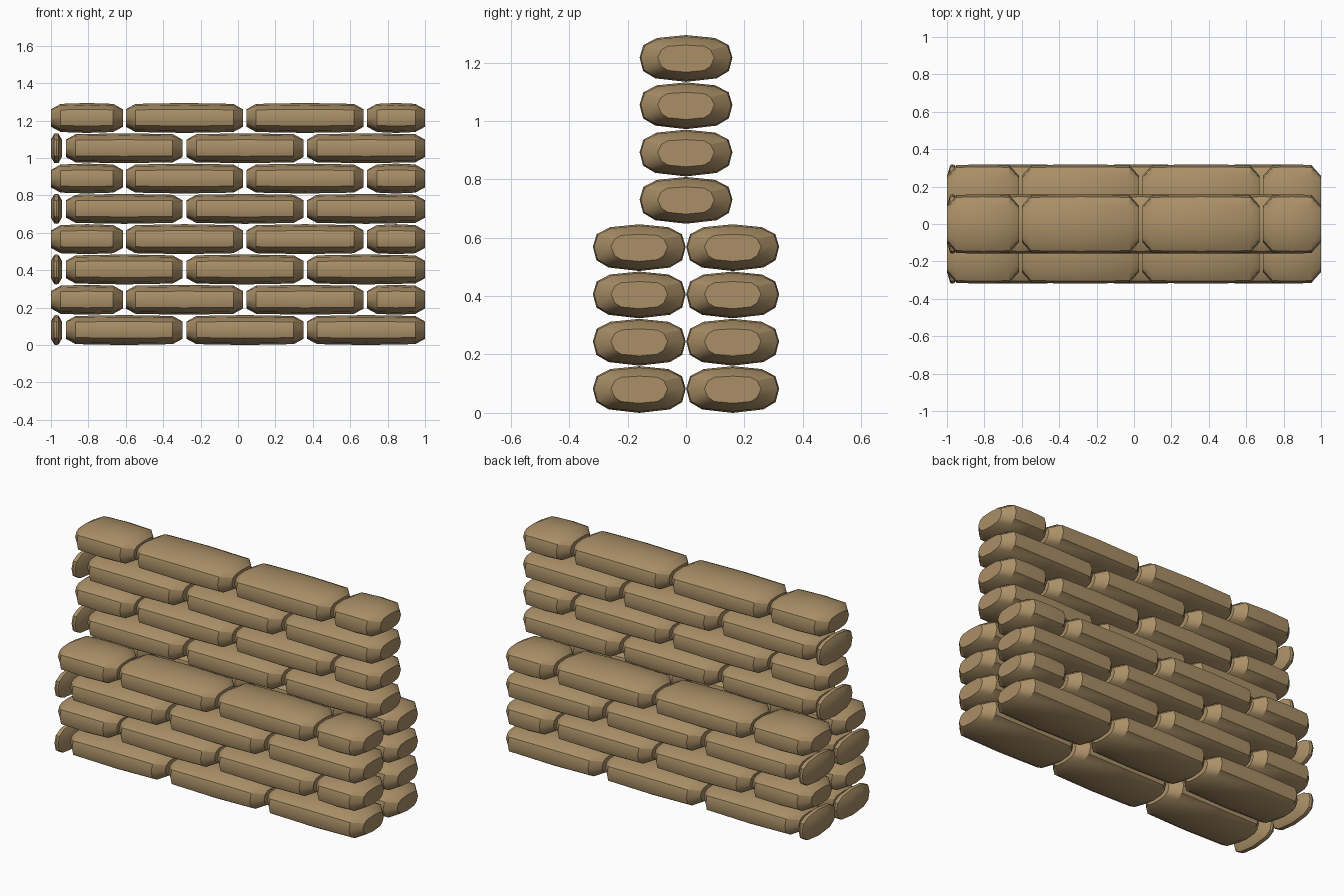
import bpy, bmesh, math

if "Cube" in bpy.data.objects:
    bpy.data.objects.remove(bpy.data.objects["Cube"])

PITCH_Z = 0.162

burlap = bpy.data.materials.new("tan burlap")
burlap.diffuse_color = (0.40, 0.275, 0.135, 1)
burlap.use_nodes = True
burlap.node_tree.nodes["Principled BSDF"].inputs["Base Color"].default_value = burlap.diffuse_color

# Right half of a bag's section and of its smaller end cap (y, z), top to bottom
BODY = [(0, .080), (.100, .070), (.146, .046), (.159, .003), (.147, -.043), (.105, -.068), (0, -.080)]
CAP = [(0, .046), (.062, .042), (.084, .030), (.097, .003), (.084, -.027), (.062, -.041), (0, -.047)]


def loop(half):
    return half + [(-y, z) for y, z in half[-2:0:-1]]


def bag(name, x0, x1, y, z):
    """Plump bag lofted through cap, shoulder, bulging middle, shoulder, cap."""
    length = x1 - x0
    inset = min(0.052, length * 0.3)
    bulge = 0.94 if length > 0.2 else 0.97
    stations = [(x0, CAP, 1, 1), (x0 + inset, BODY, .975, bulge),
                ((x0 + x1) / 2, BODY, 1, 1),
                (x1 - inset, BODY, .975, bulge), (x1, CAP, 1, 1)]
    bm = bmesh.new()
    rings = [[bm.verts.new((x, y + py * sy, z + pz * sz)) for py, pz in loop(shape)]
             for x, shape, sy, sz in stations]
    n = len(rings[0])
    for a, b in zip(rings, rings[1:]):
        for i in range(n):
            j = (i + 1) % n
            bm.faces.new((a[i], a[j], b[j], b[i]))
    bm.faces.new(rings[0])
    bm.faces.new(rings[-1])
    bmesh.ops.recalc_face_normals(bm, faces=bm.faces)
    mesh = bpy.data.meshes.new(name)
    bm.to_mesh(mesh)
    bm.free()
    mesh.materials.append(burlap)
    obj = bpy.data.objects.new(name, mesh)
    bpy.context.collection.objects.link(obj)
    bpy.ops.object.select_all(action='DESELECT')
    obj.select_set(True)
    bpy.context.view_layer.objects.active = obj
    bpy.ops.object.shade_smooth_by_angle(angle=math.radians(32))


# Staggered courses: two bags deep below, one bag deep above
COURSES = [
    [(-1, -.942), (-.92, -.297), (-.275, .35), (.37, 1)],
    [(-1, -.615), (-.60, .027), (.045, .672), (.69, 1)],
]
for row in range(8):
    for depth, y in enumerate((-.16, .16) if row < 4 else (0,)):
        for k, (x0, x1) in enumerate(COURSES[row % 2]):
            bag(f"sandbag_row{row + 1}_{depth + 1}_{k + 1}", x0, x1, y, .080 + row * PITCH_Z)
